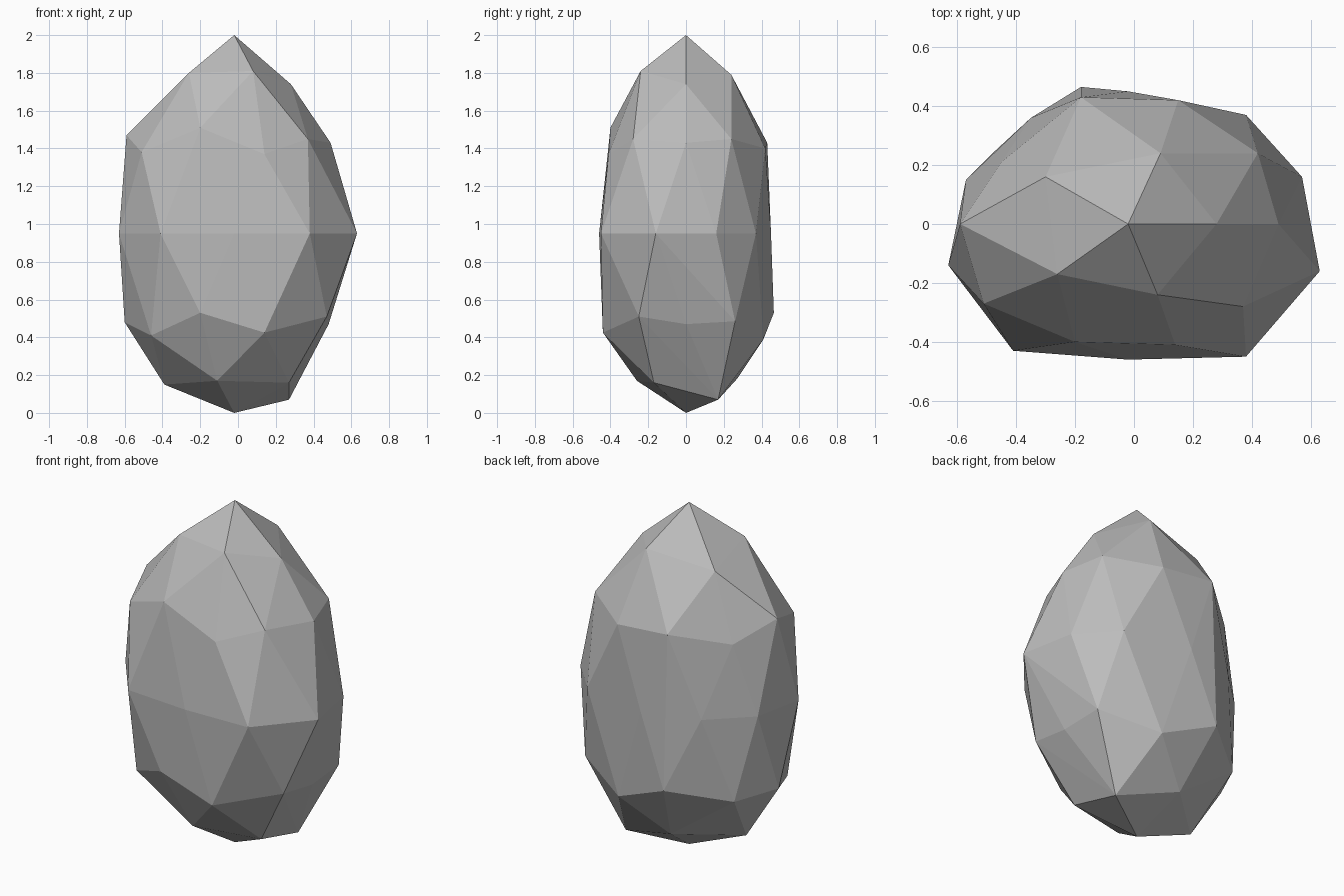
import bpy, bmesh

# Faceted boulder: irregular rings of corners wrapped in a tight flat-faced skin
TOP = (-0.02, 0.0, 2.0)
BOTTOM = (-0.02, 0.0, 0.0)

crown = [(0.28, 0.0, 1.74), (0.09, 0.24, 1.79), (-0.30, 0.16, 1.73),
         (-0.26, -0.17, 1.80), (0.08, -0.24, 1.81)]
shoulder = [(0.49, 0.0, 1.43), (0.42, 0.24, 1.45), (0.15, 0.42, 1.40),
            (-0.18, 0.43, 1.43), (-0.45, 0.21, 1.36), (-0.59, 0.0, 1.47),
            (-0.51, -0.27, 1.38), (-0.20, -0.40, 1.51), (0.14, -0.41, 1.37),
            (0.37, -0.28, 1.45)]
# The widest ring is level
waist = [(x, y, 0.95) for x, y in (
    (0.57, 0.16), (0.38, 0.37), (-0.02, 0.45), (-0.35, 0.36), (-0.57, 0.15),
    (-0.63, -0.14), (-0.41, -0.43), (-0.02, -0.46), (0.38, -0.45), (0.63, -0.16))]
hip = [(0.48, 0.0, 0.47), (0.47, 0.26, 0.485), (0.15, 0.41, 0.39),
       (-0.18, 0.465, 0.53), (-0.48, 0.24, 0.46), (-0.60, 0.0, 0.48),
       (-0.46, -0.28, 0.41), (-0.20, -0.43, 0.53), (0.14, -0.44, 0.425),
       (0.47, -0.25, 0.51)]
foot = [(0.27, 0.17, 0.07), (-0.09, 0.27, 0.18), (-0.39, 0.0, 0.15),
        (-0.11, -0.26, 0.17), (0.27, -0.17, 0.16)]

bm = bmesh.new()
for co in [TOP, *crown, *shoulder, *waist, *hip, *foot, BOTTOM]:
    bm.verts.new(co)
hull = bmesh.ops.convex_hull(bm, input=bm.verts[:])
loose = [v for v in bm.verts if not v.link_faces]
bmesh.ops.delete(bm, geom=loose, context='VERTS')
bmesh.ops.recalc_face_normals(bm, faces=bm.faces[:])

mesh = bpy.data.meshes.new("boulder")
bm.to_mesh(mesh)
bm.free()

# Single stone grey
stone = bpy.data.materials.new("stone_grey")
stone.diffuse_color = (0.5, 0.5, 0.5, 1.0)
mesh.materials.append(stone)

boulder = bpy.data.objects.new("boulder", mesh)
bpy.context.collection.objects.link(boulder)
